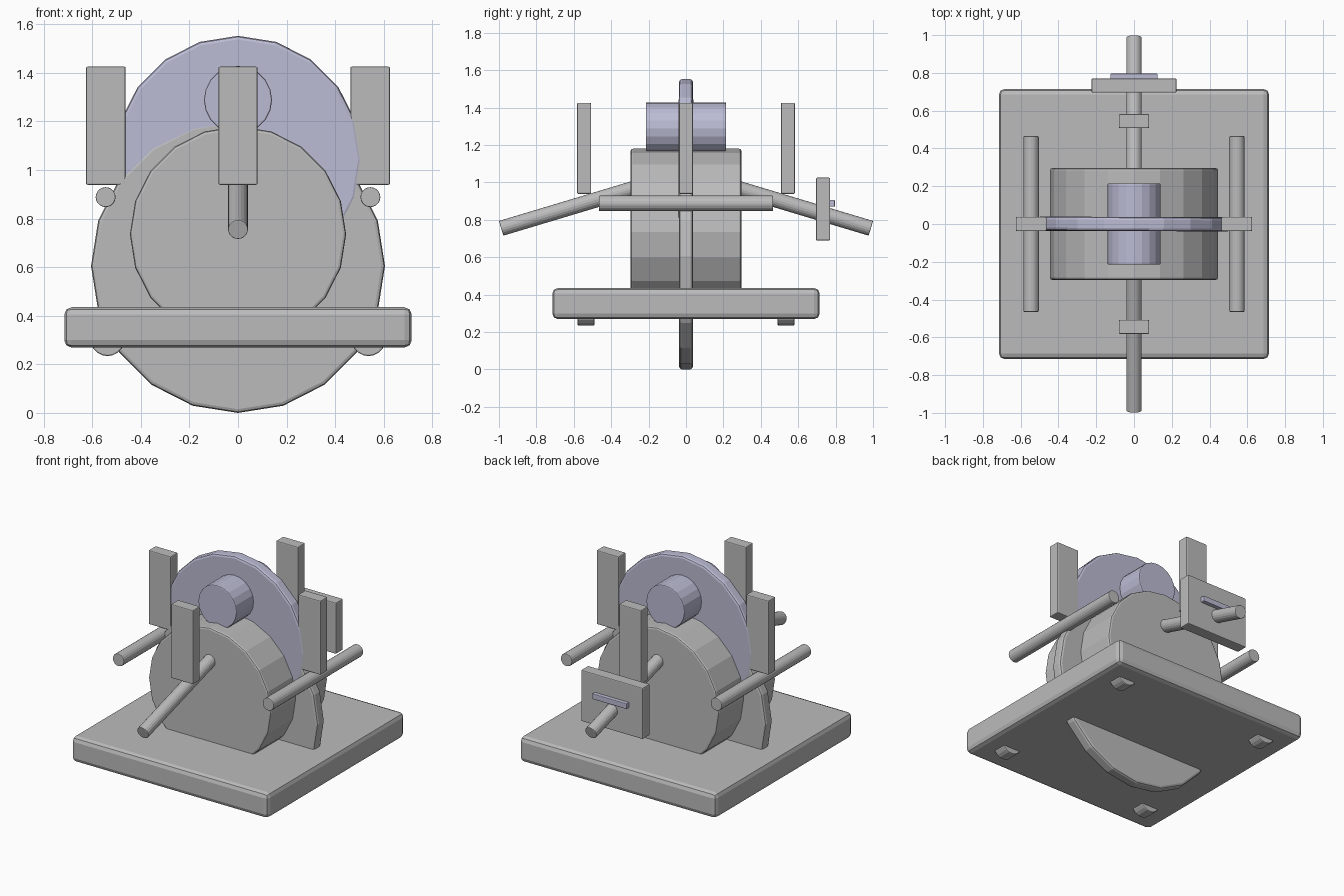
import bpy, math
from mathutils import Matrix

if "Cube" in bpy.data.objects:
    bpy.data.objects.remove(bpy.data.objects["Cube"])


def material(name, rgb):
    m = bpy.data.materials.new(name)
    m.diffuse_color = (*rgb, 1)
    m.use_nodes = True
    m.node_tree.nodes["Principled BSDF"].inputs["Base Color"].default_value = m.diffuse_color
    return m


GREY = material("grey", (0.50, 0.50, 0.50))
LILAC = material("lilac", (0.50, 0.50, 0.66))


def finish(name, mat, bevel, segments=2):
    ob = bpy.context.object
    ob.name = name
    ob.data.materials.append(mat)
    if bevel:
        mod = ob.modifiers.new("bevel", 'BEVEL')
        mod.width = bevel
        mod.segments = segments
        mod.limit_method = 'ANGLE'
        mod.angle_limit = math.radians(40)
    return ob


def box(name, loc, size, mat=GREY, bevel=0.006):
    bpy.ops.mesh.primitive_cube_add(size=1, location=loc)
    bpy.context.object.data.transform(Matrix.Diagonal((*size, 1)))
    return finish(name, mat, bevel)


def drum(name, loc, radius, length, mat=GREY, bevel=0.006, sides=20, tilt=0.0, turn=0.0):
    """Cylinder lying along y, one vertex pointing straight up."""
    bpy.ops.mesh.primitive_cylinder_add(vertices=sides, radius=radius, depth=length, location=loc)
    ob = bpy.context.object
    ob.data.transform(Matrix.Rotation(math.radians(90), 4, 'X'))
    ob.rotation_euler = (tilt, 0, turn)
    return finish(name, mat, bevel)


# Base slab and its four rounded feet
box("base", (0, 0, 0.352), (1.43, 1.43, 0.166), bevel=0.03)
for sx in (-1, 1):
    for sy in (-1, 1):
        drum("foot", (sx * 0.537, sy * 0.535, 0.305), 0.071, 0.09)

# Main drum, large wheel through the base, upper wheel and its hub
drum("main_drum", (0, 0, 0.735), 0.445, 0.592, bevel=0.012)
drum("large_wheel", (0, 0, 0.605), 0.605, 0.074, bevel=0.015)
drum("upper_wheel", (0, 0, 1.042), 0.51, 0.074, LILAC, bevel=0.015, turn=math.radians(-0.35))
drum("hub", (0, 0, 1.288), 0.14, 0.43, LILAC)

# Upright posts and rods on the left and right sides
for s in (-1, 1):
    box("side_post", (s * 0.544, 0, 1.182), (0.163, 0.075, 0.486))
    drum("side_rod", (s * 0.545, 0, 0.888), 0.041, 0.93, bevel=0.004)

# Upright posts and sloping rods at the front and back
for s in (-1, 1):
    box("end_post", (0, s * 0.545, 1.182), (0.16, 0.075, 0.486))
    drum("sloping_rod", (0, s * 0.543, 0.888), 0.041, 0.93, bevel=0.004,
         tilt=-s * math.radians(16.7))

# Plate on the back rod with a raised bar
box("back_plate", (0, 0.733, 0.857), (0.45, 0.075, 0.336))
box("plate_bar", (0, 0.775, 0.888), (0.25, 0.042, 0.036), LILAC, bevel=0.004)
